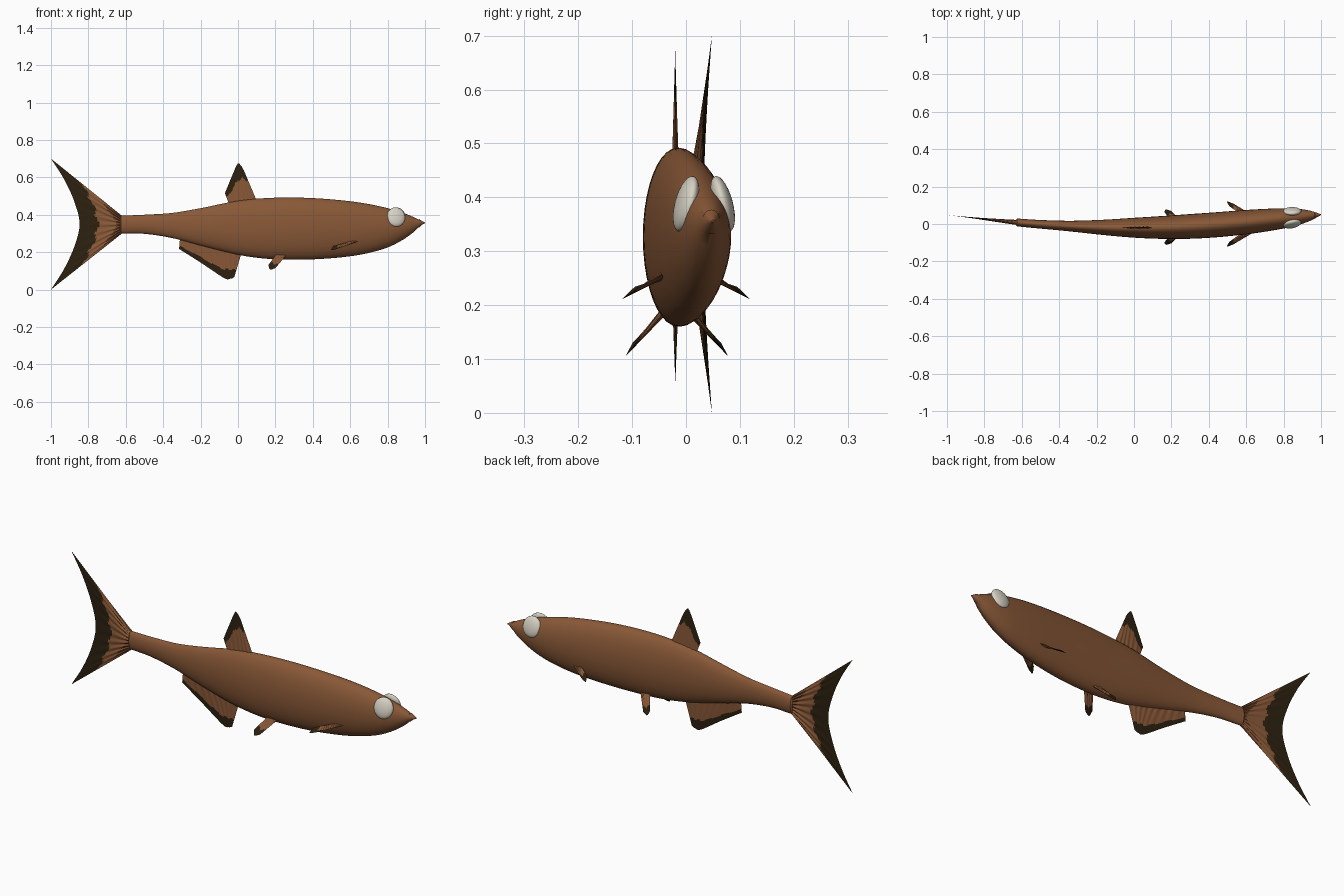
import bpy, bmesh, math
from mathutils import Vector, Matrix

if "Cube" in bpy.data.objects:
    bpy.data.objects.remove(bpy.data.objects["Cube"])


def material(name, rgb):
    m = bpy.data.materials.new(name)
    m.diffuse_color = (*rgb, 1)
    m.use_nodes = True
    m.node_tree.nodes["Principled BSDF"].inputs["Base Color"].default_value = m.diffuse_color
    return m


BROWN = material("scale brown", (0.25, 0.098, 0.038))
DARK = material("fin edge dark", (0.026, 0.015, 0.005))
PALE = material("eye pale", (0.68, 0.64, 0.55))


def finish(bm, name, mats, angle=40):
    bmesh.ops.remove_doubles(bm, verts=bm.verts, dist=1e-5)
    bmesh.ops.recalc_face_normals(bm, faces=bm.faces)
    me = bpy.data.meshes.new(name)
    bm.to_mesh(me)
    bm.free()
    for m in mats:
        me.materials.append(m)
    ob = bpy.data.objects.new(name, me)
    bpy.context.collection.objects.link(ob)
    bpy.ops.object.select_all(action='DESELECT')
    ob.select_set(True)
    bpy.context.view_layer.objects.active = ob
    bpy.ops.object.shade_smooth_by_angle(angle=math.radians(angle))
    return ob


def table(rows, x):
    """Smooth interpolation of rows (x, a, b, ...) at x."""
    n = len(rows)
    i = 0
    while i < n - 2 and x > rows[i + 1][0]:
        i += 1
    p, q = rows[i], rows[i + 1]
    h = q[0] - p[0]
    u = min(1, max(0, (x - p[0]) / h))
    out = []
    for k in range(1, len(p)):
        def slope(j):
            a, b = rows[max(j - 1, 0)], rows[min(j + 1, n - 1)]
            return (b[k] - a[k]) / (b[0] - a[0])
        out.append((2*u**3 - 3*u*u + 1) * p[k] + (u**3 - 2*u*u + u) * h * slope(i)
                   + (3*u*u - 2*u**3) * q[k] + (u**3 - u*u) * h * slope(i + 1))
    return out


# Swimming bend of the centre line: x, y
BEND = [(-1, .048), (-.62, .008), (-.4, -.008), (-.2, -.017), (0, -.02), (.2, -.017),
        (.4, -.007), (.6, .01), (.8, .03), (1, .05)]
# Body profile: x, top z, bottom z, half width
BODY = [(-.625, .395, .30, .021), (-.5, .40, .298, .023), (-.35, .41, .275, .028),
        (-.2, .435, .235, .038), (0, .475, .186, .053), (.15, .489, .165, .061),
        (.3, .492, .16, .066), (.45, .486, .164, .067), (.6, .472, .178, .065),
        (.7, .457, .196, .061), (.8, .435, .225, .054), (.88, .411, .265, .043),
        (.94, .387, .308, .028), (.965, .374, .332, .018)]


def bend(x):
    return table(BEND, x)[0]


# Body, lofted from elliptical rings, ending in a small pointed snout
bm = bmesh.new()
SIDES, STEPS = 40, 64
rings = []
stations = [(x, *table(BODY, x)) for x in
            (-.625 + 1.59 * i / STEPS for i in range(STEPS + 1))]
stations = [(-.632, .385, .31, .014)] + stations
stations += [(.968, .377, .332, .017), (.985, .366, .347, .009), (1.0, .358, .354, .002)]
for x, top, bot, w in stations:
    c, h = (top + bot) / 2, (top - bot) / 2
    rings.append([bm.verts.new((x, bend(x) + w * math.cos(a), c + h * math.sin(a)))
                  for a in (2 * math.pi * j / SIDES for j in range(SIDES))])
for r, s in zip(rings, rings[1:]):
    for j in range(SIDES):
        k = (j + 1) % SIDES
        bm.faces.new((r[j], r[k], s[k], s[j]))
bm.faces.new(rings[0])
bm.faces.new(rings[-1])
finish(bm, "body", [BROWN])


def along(points, t):
    """Point at fraction t of a polyline, by smooth index interpolation."""
    rows = [(i, *p) for i, p in enumerate(points)]
    return Vector(table(rows, t * (len(points) - 1)))


def fin(name, base, tips, thick, cut, rays=8, wavy=.03, straight=False):
    """Wedge-shaped fin with ridged rays; its outer part is dark."""
    def at(s, t):
        p = along(base, s).lerp(along(tips, s), t)
        if straight:                      # middle-line fins follow the bend
            p = Vector((p.x, bend(p.x), p.y))
        return p
    n, m = rays * 6, 24
    mid = at(.5, .5)
    normal = (at(.9, .5) - at(.1, .5)).cross(at(.5, .9) - at(.5, .1)).normalized()
    bm = bmesh.new()
    for side in (1, -1):
        grid = []
        for i in range(n + 1):
            s = i / n
            ridge = .75 + .25 * math.cos(2 * math.pi * rays * s)
            edge = min(1, 6 * min(s, 1 - s)) ** .5 if 0 < i < n else 0
            grid.append([bm.verts.new(at(s, j / m) + normal * side * thick * ridge
                                      * edge * (1 - j / m)) for j in range(m + 1)])
        for i in range(n):
            for j in range(m):
                f = bm.faces.new((grid[i][j], grid[i + 1][j],
                                  grid[i + 1][j + 1], grid[i][j + 1]))
                s = (i + .5) / n
                limit = cut + wavy * math.cos(2 * math.pi * rays / 2 * s)
                f.material_index = int((j + .5) / m > limit)
    finish(bm, name, [BROWN, DARK], 50)


# Fins on the middle line, given as (x, z)
fin("tail_fin", [(-.615, .39), (-.612, .347), (-.615, .304)],
    [(-1, .70), (-.93, .59), (-.875, .47), (-.847, .35), (-.875, .23), (-.93, .11), (-1, 0)],
    .014, .58, rays=10, straight=True)
fin("dorsal_fin", [(.10, .475), (.03, .465), (-.045, .45)],
    [(.03, .64), (.015, .663), (-.003, .671), (-.035, .60), (-.07, .515)],
    .006, .62, rays=6, straight=True)
fin("anal_fin", [(.02, .20), (-.14, .235), (-.31, .275)],
    [(-.02, .066), (-.04, .058), (-.075, .062), (-.19, .138), (-.315, .217)],
    .006, .68, rays=9, straight=True)

# Paired fins on the belly and behind the head
for s, label in ((1, "left"), (-1, "right")):
    def put(pts, y0):
        return [(x, y0 + s * y, z) for x, y, z in pts]
    fin(label + "_pelvic_fin", put([(.26, .025, .185), (.235, .025, .187), (.205, .025, .19)], -.017),
        put([(.20, .086, .115), (.172, .094, .107), (.162, .082, .13)], -.017),
        .006, .66, rays=4)
    fin(label + "_pectoral_fin", put([(.64, .045, .258), (.61, .045, .254), (.58, .045, .25)], 0),
        put([(.525, .112, .216), (.498, .119, .211), (.51, .095, .234)], 0),
        .006, .68, rays=4)

    # Bulging eye, leaning inward at the top
    bm = bmesh.new()
    bmesh.ops.create_uvsphere(bm, u_segments=24, v_segments=14, radius=1)
    turn = Matrix.Rotation(math.radians(6 - s * 5), 4, 'Z') @ Matrix.Rotation(s * .26, 4, 'X')
    bm.transform(Matrix.Translation((.845, .034 + s * .034, .388)) @ turn
                 @ Matrix.Diagonal((.05, .019, .053, 1)))
    finish(bm, label + "_eye", [PALE])
